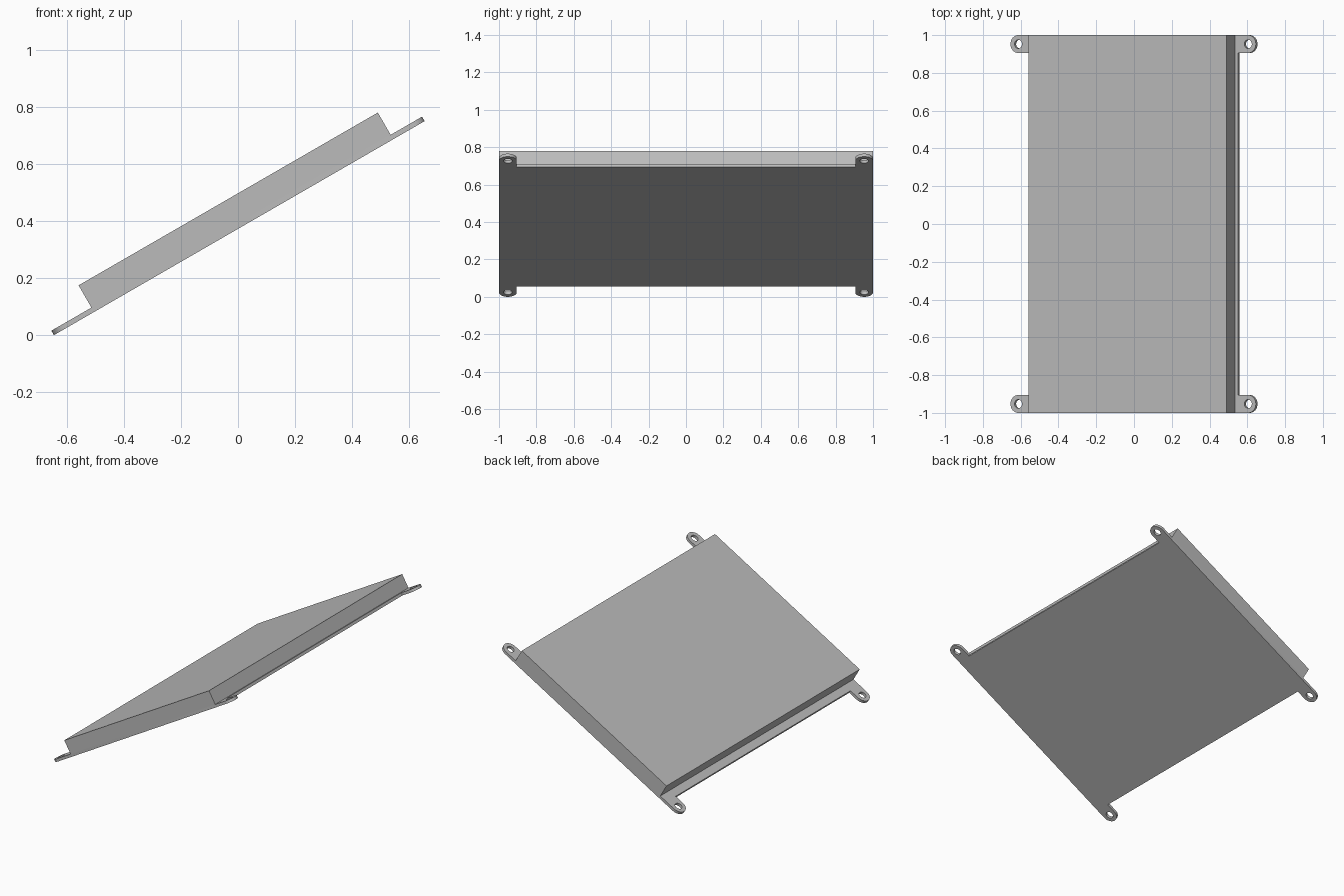
import bpy, bmesh
from math import sin, cos, pi, radians
from mathutils import Matrix, Vector

cube = bpy.data.objects.get("Cube")
if cube:
    bpy.data.objects.remove(cube)

grey = bpy.data.materials.new("plain_grey")
grey.use_nodes = True
COLOUR = (0.5, 0.5, 0.5, 1)
grey.diffuse_color = COLOUR
grey.node_tree.nodes["Principled BSDF"].inputs["Base Color"].default_value = COLOUR

# Everything is built flat, then tilted about the y axis
TILT = Matrix.Translation((0.0045, 0, 0.375)) @ Matrix.Rotation(radians(-30), 4, 'Y')
THICK = 0.018          # plate thickness
TOP = 0.108            # top of the housing
EDGE = 0.64            # half width of the plate
TAB_X, TAB_R, HOLE_R = 0.7025, 0.0475, 0.023
TAB_Y = 1 - TAB_R


def arc(cx, cy, r, start, sweep, n):
    return [(cx + r * cos(start + sweep * i / n), cy + r * sin(start + sweep * i / n))
            for i in range(n + 1)]


def extruded(name, loops, z0, z1):
    """Prism from an outline and any hole loops."""
    bm = bmesh.new()
    edges = []
    for loop in loops:
        vs = [bm.verts.new((x, y, z0)) for x, y in loop]
        edges += [bm.edges.new((a, b)) for a, b in zip(vs, vs[1:] + vs[:1])]
    bmesh.ops.triangle_fill(bm, edges=edges, use_beauty=True, normal=Vector((0, 0, 1)))
    bmesh.ops.dissolve_limit(bm, angle_limit=0.01, verts=[], edges=bm.edges[:])
    out = bmesh.ops.extrude_face_region(bm, geom=bm.faces[:], use_keep_orig=True)
    for v in out["geom"]:
        if isinstance(v, bmesh.types.BMVert):
            v.co.z = z1
    bmesh.ops.recalc_face_normals(bm, faces=bm.faces[:])
    bm.transform(TILT)
    mesh = bpy.data.meshes.new(name)
    bm.to_mesh(mesh)
    bm.free()
    mesh.materials.append(grey)
    obj = bpy.data.objects.new(name, mesh)
    bpy.context.collection.objects.link(obj)
    bpy.ops.object.select_all(action='DESELECT')
    obj.select_set(True)
    bpy.context.view_layer.objects.active = obj
    bpy.ops.object.shade_smooth_by_angle(angle=radians(30))
    return obj


# Base plate with four rounded, drilled mounting tabs
half = []
for sy in (-1, 1):
    tab = arc(TAB_X, sy * TAB_Y, TAB_R, -pi / 2, pi, 16)
    root = [(EDGE, sy * TAB_Y - TAB_R)], [(EDGE, sy * TAB_Y + TAB_R)]
    half += tab + root[1] if sy < 0 else root[0] + tab
outline = half + [(-x, -y) for x, y in half]
holes = [arc(sx * TAB_X, sy * TAB_Y, HOLE_R, 0, 2 * pi, 24)[:-1]
         for sx in (-1, 1) for sy in (-1, 1)]
extruded("mounting_plate", [outline] + holes, 0, THICK)

# Rectangular housing, set slightly toward the high edge
extruded("housing", [[(-0.588, -1), (0.623, -1), (0.623, 1), (-0.588, 1)]], THICK, TOP)
